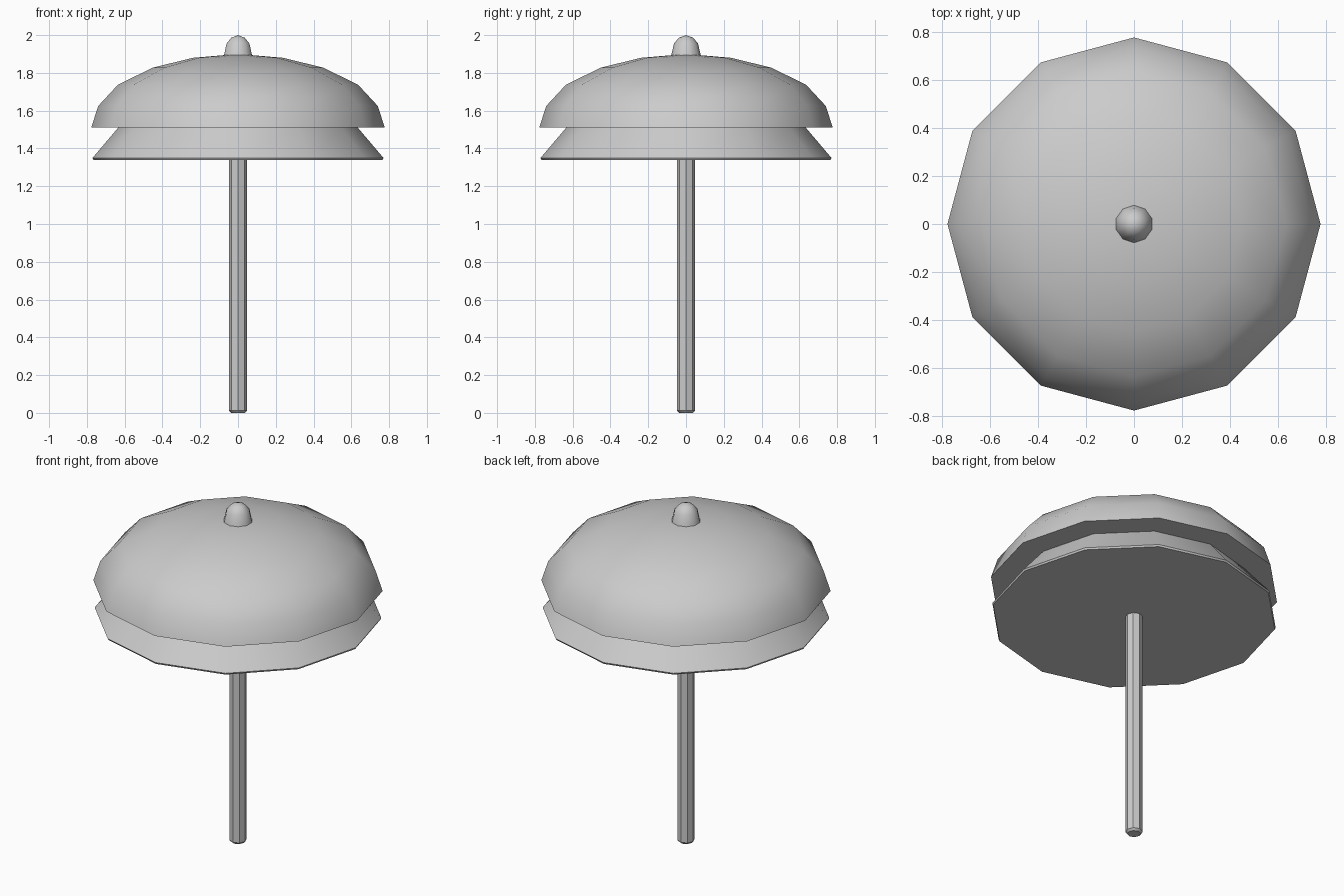
import bpy, bmesh, math

old = bpy.data.objects.get("Cube")
if old:
    bpy.data.objects.remove(old, do_unlink=True)

grey = bpy.data.materials.new("plain_grey")
grey.use_nodes = True
COLOUR = (0.6, 0.6, 0.6, 1)
grey.diffuse_color = COLOUR
grey.node_tree.nodes["Principled BSDF"].inputs["Base Color"].default_value = COLOUR


def lathe(name, profile, sides, start=0.0, angle=40):
    """Turn a bottom-to-top (radius, height) profile round z; close both ends."""
    bm = bmesh.new()
    rings = []
    for r, z in profile:
        if r == 0:
            rings.append([bm.verts.new((0, 0, z))] * sides)
        else:
            turns = [start + math.tau * i / sides for i in range(sides)]
            rings.append([bm.verts.new((r * math.cos(a), r * math.sin(a), z)) for a in turns])
    for low, high in zip(rings, rings[1:]):
        for i in range(sides):
            j = (i + 1) % sides
            corners = [low[i], low[j], high[j], high[i]]
            bm.faces.new(list(dict.fromkeys(corners)))
    for ring in (rings[0], rings[-1]):
        if ring[0] is not ring[1]:
            bm.faces.new(ring)
    bmesh.ops.recalc_face_normals(bm, faces=bm.faces)
    mesh = bpy.data.meshes.new(name)
    bm.to_mesh(mesh)
    bm.free()
    mesh.materials.append(grey)
    obj = bpy.data.objects.new(name, mesh)
    bpy.context.collection.objects.link(obj)
    bpy.ops.object.select_all(action="DESELECT")
    obj.select_set(True)
    bpy.context.view_layer.objects.active = obj
    bpy.ops.object.shade_smooth_by_angle(angle=math.radians(angle))
    return obj


# Pole with a small chamfer at the foot
lathe("pole", [(0.036, 0), (0.047, 0.012), (0.047, 1.36)], 8)

# Lower flared skirt with a thin rim
lathe("lower_canopy", [(0.765, 1.34), (0.77, 1.35), (0.63, 1.515)], 12)

# Upper dome, closed underneath
lathe("upper_canopy", [(0.777, 1.51), (0.74, 1.625), (0.635, 1.738),
                       (0.45, 1.828), (0.238, 1.88), (0, 1.9)], 12)

# Rounded knob on top
lathe("finial", [(0.078, 1.893), (0.064, 1.955), (0.038, 1.986), (0, 2.0)],
      10, start=math.pi / 2)
